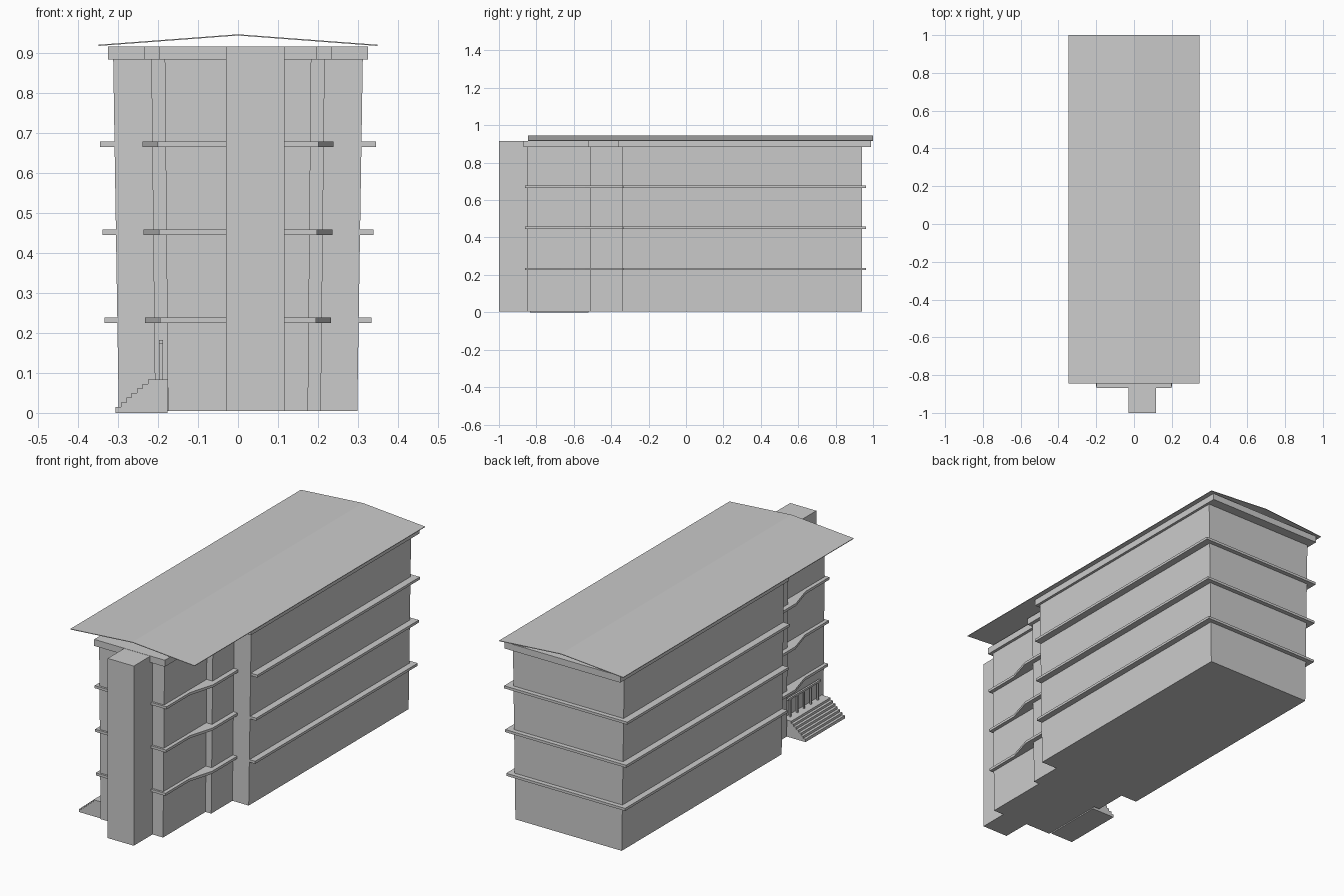
import bpy, bmesh

if "Cube" in bpy.data.objects:
    bpy.data.objects.remove(bpy.data.objects["Cube"])

mat = bpy.data.materials.new("plain_grey")
mat.diffuse_color = (0.6, 0.6, 0.6, 1)
mat.use_nodes = True
mat.node_tree.nodes["Principled BSDF"].inputs["Base Color"].default_value = mat.diffuse_color


def prism(name, pts, depth_a, depth_b, axis="z", scale=1.0):
    """Extrude a closed 2D outline along an axis; scale widens x at the far end."""
    bm = bmesh.new()
    rings = []
    for d, s in ((depth_a, 1.0), (depth_b, scale)):
        if axis == "z":
            rings.append([bm.verts.new((a * s, b, d)) for a, b in pts])
        else:
            rings.append([bm.verts.new((a, d, b)) for a, b in pts])
    n = len(pts)
    bm.faces.new(rings[0])
    bm.faces.new(rings[1])
    for i in range(n):
        j = (i + 1) % n
        bm.faces.new((rings[0][i], rings[0][j], rings[1][j], rings[1][i]))
    bmesh.ops.recalc_face_normals(bm, faces=bm.faces)
    me = bpy.data.meshes.new(name)
    bm.to_mesh(me)
    bm.free()
    me.materials.append(mat)
    ob = bpy.data.objects.new(name, me)
    bpy.context.collection.objects.link(ob)
    return ob


def mirrored(half):
    """Complete an outline from its right half."""
    return half + [(-x, y) for x, y in reversed(half)]


def box(name, x0, x1, y0, y1, z0, z1):
    return prism(name, [(x0, y0), (x1, y0), (x1, y1), (x0, y1)], z0, z1)


# Walls: stepped plan, slightly wider at the top
walls = mirrored([(0.175, -0.85), (0.175, -0.51), (0.207, -0.51),
                  (0.207, -0.34), (0.298, -0.34), (0.298, 0.94)])
prism("building_walls", walls, 0.005, 0.915, scale=1.048)

# Cornice following the plan
cornice = mirrored([(0.198, -0.868), (0.198, -0.525), (0.235, -0.525),
                    (0.235, -0.36), (0.325, -0.36), (0.325, 0.99)])
prism("cornice", cornice, 0.883, 0.916)

# Floor ledges: straight around the main block, flared on the front block
for i, (z, w) in enumerate(((0.225, 0.333), (0.445, 0.339), (0.665, 0.345))):
    box(f"main_ledge_{i + 1}", -w, w, -0.338, 0.963, z, z + 0.013)
    d = 0.003 * i
    front = mirrored([(0.195 + d, -0.86), (0.195 + d, -0.67), (0.233 + d, -0.54),
                      (0.233 + d, -0.33)])
    prism(f"front_ledge_{i + 1}", front, z, z + 0.013)

# Front shaft
box("front_shaft", -0.03, 0.116, -1.0, -0.84, 0.005, 0.915)

# Thin gable roof sheet
e, t = 0.348, 0.003
prism("roof", [(-e, 0.917), (0, 0.943), (e, 0.917), (e, 0.917 + t), (0, 0.943 + t),
               (-e, 0.917 + t)], -0.845, 1.0, axis="y")

# Side stairs with porch landing
steps = 7
x0, run, rise = -0.306, 0.0135, 0.0115
profile = [(x0, 0.0)]
for i in range(steps):
    z = 0.015 + i * rise
    profile += [(x0 + i * run, z), (x0 + (i + 1) * run, z)]
profile += [(-0.176, 0.015 + (steps - 1) * rise), (-0.176, 0.0)]
prism("side_stairs", profile, -0.835, -0.52, axis="y")

# Porch railing
for i in range(5):
    y = -0.56 - i * 0.055
    box(f"railing_post_{i + 1}", -0.196, -0.188, y - 0.004, y + 0.004, 0.08, 0.175)
box("railing_top", -0.197, -0.187, -0.80, -0.54, 0.172, 0.182)
